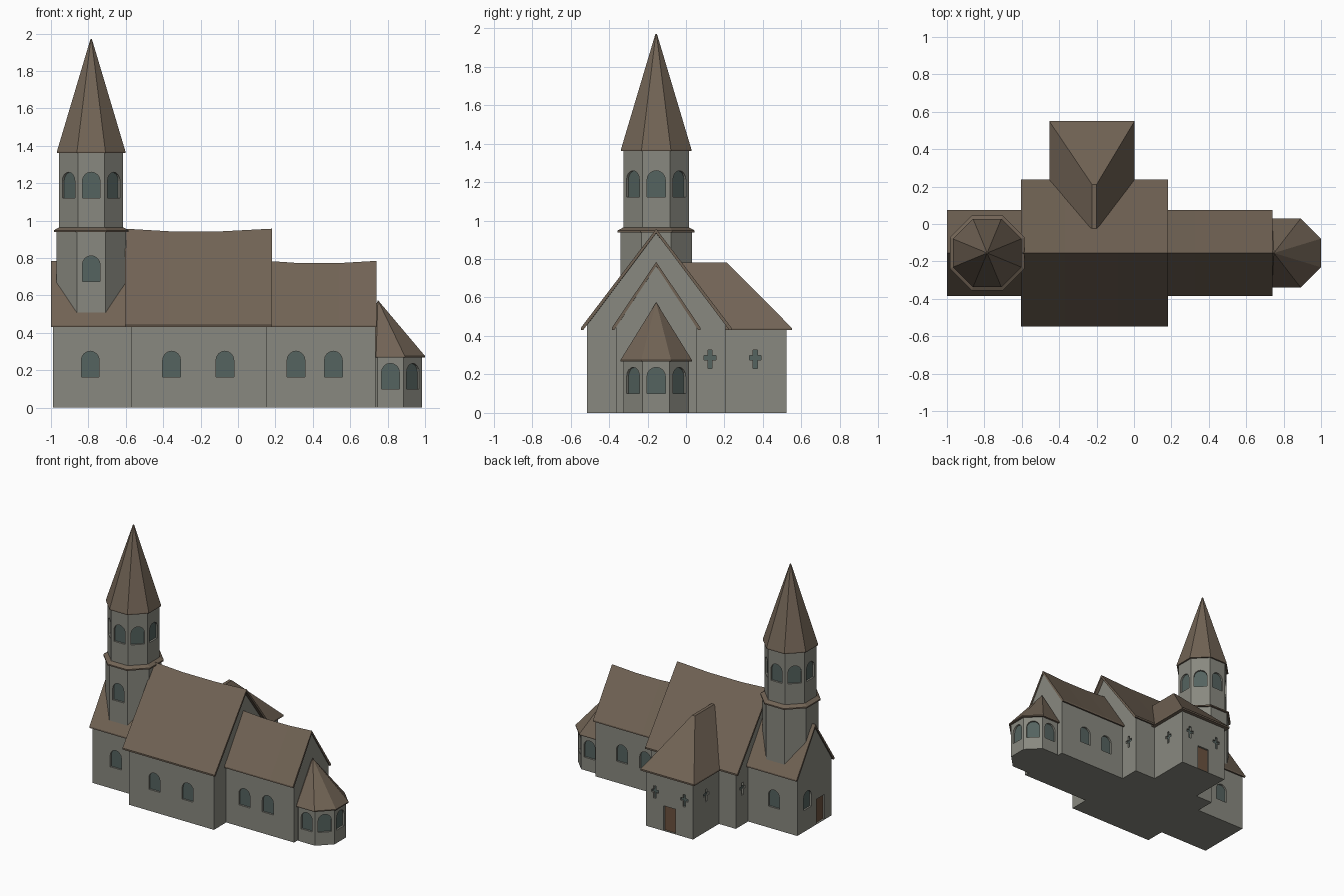
import bpy, bmesh, math
from mathutils import Vector

if "Cube" in bpy.data.objects:
    bpy.data.objects.remove(bpy.data.objects["Cube"])


def material(name, rgb):
    m = bpy.data.materials.new(name)
    m.diffuse_color = (*rgb, 1)
    m.use_nodes = True
    m.node_tree.nodes["Principled BSDF"].inputs["Base Color"].default_value = m.diffuse_color
    return m


MATS = [material("stone wall", (0.25, 0.25, 0.215)),
        material("brown roof", (0.165, 0.125, 0.09)),
        material("dark glass", (0.09, 0.125, 0.115)),
        material("wooden door", (0.15, 0.085, 0.05))]
WALL, ROOF, GLASS, DOOR = range(4)
YC = -0.155          # main axis of the church
EAVE = 0.442


def finish(bm, name, mat=None):
    bmesh.ops.recalc_face_normals(bm, faces=bm.faces)
    if mat is not None:
        for f in bm.faces:
            f.material_index = mat
    me = bpy.data.meshes.new(name)
    bm.to_mesh(me)
    bm.free()
    for m in MATS:
        me.materials.append(m)
    ob = bpy.data.objects.new(name, me)
    bpy.context.collection.objects.link(ob)
    return ob


def loft(bm, rings):
    """Closed solid through rings of equal length."""
    vs = [[bm.verts.new(p) for p in r] for r in rings]
    n = len(vs[0])
    for a, b in zip(vs, vs[1:]):
        for i in range(n):
            bm.faces.new((a[i], a[(i + 1) % n], b[(i + 1) % n], b[i]))
    return [bm.faces.new(vs[0]), bm.faces.new(vs[-1])]


def solid(name, rings, mat):
    bm = bmesh.new()
    loft(bm, rings)
    return finish(bm, name, mat)


def hull(name, pts, mat):
    bm = bmesh.new()
    for p in pts:
        bm.verts.new(p)
    bmesh.ops.convex_hull(bm, input=bm.verts)
    bmesh.ops.dissolve_limit(bm, angle_limit=0.01, verts=bm.verts, edges=bm.edges)
    return finish(bm, name, mat)


def octagon(cx, apothem, z):
    r = apothem / math.cos(math.pi / 8)
    return [(cx + r * math.cos((k + .5) * math.pi / 4),
             YC + r * math.sin((k + .5) * math.pi / 4), z) for k in range(8)]


# outlines of openings (u across, v up from the sill)
def arch(w=0.095, h=0.137):
    r = w / 2
    return [(-r, 0), (r, 0)] + [(r * math.cos(i * math.pi / 8), h - r + r * math.sin(i * math.pi / 8))
                                for i in range(9)]


def rect(w=0.1, h=0.19):
    return [(-w / 2, 0), (w / 2, 0), (w / 2, h), (-w / 2, h)]


def cross(a=0.011, b=0.031, h=0.095, m=0.055):
    right = [(a, 0), (a, m - a), (b, m - a), (b, m + a), (a, m + a), (a, h)]
    return right + [(-u, v) for u, v in reversed(right)]


def cut(ob, openings, depth=0.014):
    """Recess openings (outline, x, y, sill z, facing degrees, colour) in a wall."""
    bm = bmesh.new()
    for outline, x, y, z, deg, mat in openings:
        a = math.radians(deg)
        n, t = Vector((math.cos(a), math.sin(a), 0)), Vector((-math.sin(a), math.cos(a), 0))
        o = Vector((x, y, z))
        for f in loft(bm, [[o + t * u + n * d + Vector((0, 0, v)) for u, v in outline]
                           for d in (-depth, 0.02)]):
            f.material_index = mat
    cutter = finish(bm, "opening_cutter")
    cutter.hide_render = True
    mod = ob.modifiers.new("openings", 'BOOLEAN')
    mod.operation, mod.solver, mod.object = 'DIFFERENCE', 'EXACT', cutter
    dg = bpy.context.evaluated_depsgraph_get()
    me = bpy.data.meshes.new_from_object(ob.evaluated_get(dg))
    ob.modifiers.clear()
    ob.data = me
    bpy.data.objects.remove(cutter)


def gable_wall(name, x0, x1, hw, half, ridge):
    slope = (ridge - EAVE) / half
    top = ridge - 0.02
    side = top - slope * hw
    return solid(name, [[(x, YC - hw, 0), (x, YC + hw, 0), (x, YC + hw, side),
                         (x, YC, top), (x, YC - hw, side)] for x in (x0, x1)], WALL)


def gable_roof(name, x0, x1, half, ridge, sag):
    rings = []
    for t, s in ((0, 0), (.3, sag), (.66, sag), (1, 0)):
        x, r, low = x0 + (x1 - x0) * t, ridge - s, EAVE - 0.012
        rings.append([(x, YC - half, low), (x, YC - half, EAVE), (x, YC, r),
                      (x, YC + half, EAVE), (x, YC + half, low),
                      (x, YC + half - .012, low), (x, YC, r - .022), (x, YC - half + .012, low)])
    return solid(name, rings, ROOF)


# nave
nave = gable_wall("nave_walls", -0.57, 0.155, 0.36, 0.392, 0.957)
yf = YC - 0.36
cut(nave, [(arch(), -0.355, yf, 0.165, -90, GLASS), (arch(), -0.07, yf, 0.165, -90, GLASS),
           (cross(), 0.155, 0.125, 0.232, 0, GLASS), (cross(), -0.57, 0.125, 0.232, 180, GLASS)])
gable_roof("nave_roof", -0.605, 0.183, 0.392, 0.957, 0.014)

# choir, with windows on both sides
choir = gable_wall("choir_walls", 0.12, 0.735, 0.21, 0.231, 0.785)
cut(choir, [(arch(), x, YC + s * 0.21, 0.165, s * 90, GLASS) for x in (0.31, 0.51) for s in (-1, 1)])
gable_roof("choir_roof", 0.15, 0.741, 0.231, 0.785, 0.012)

# west block below the tower
west = gable_wall("west_walls", -0.99, -0.54, 0.21, 0.231, 0.785)
cut(west, [(arch(), -0.79, YC + s * 0.21, 0.165, s * 90, GLASS) for s in (-1, 1)] +
    [(arch(), -0.99, -0.07, 0.165, 180, GLASS), (rect(), -0.99, -0.23, 0.004, 180, DOOR)])
gable_roof("west_roof", -1.0, -0.56, 0.231, 0.785, 0)

# transept with hipped roof
tx0, tx1, ty = -0.425, -0.025, 0.522
transept = solid("transept_walls", [[(tx0, 0.1, z), (tx1, 0.1, z), (tx1, ty, z), (tx0, ty, z)]
                                    for z in (0, 0.436)], WALL)
cut(transept, [(rect(), -0.225, ty, 0.004, 90, DOOR)] +
    [(cross(), x, ty, 0.232, 90, GLASS) for x in (-0.1, -0.35)] +
    [(cross(), tx1, 0.36, 0.232, 0, GLASS), (cross(), tx0, 0.36, 0.232, 180, GLASS)])
hull("transept_roof",
     [(x, y, z) for x in (-0.453, 0.003) for y in (0.15, 0.55) for z in (EAVE - .012, EAVE)] +
     [(x, y, 0.783) for x in (-0.225, -0.2) for y in (-0.025, 0.212)], ROOF)

# apse
AX = 0.815
apse = solid("apse_walls", [octagon(AX, 0.17, z) for z in (0, 0.275)], WALL)
cut(apse, [(arch(), AX + .17 * math.cos(math.radians(d)), YC + .17 * math.sin(math.radians(d)),
            0.1, d, GLASS) for d in (-90, -45, 0, 45, 90)])
hull("apse_roof", octagon(AX, 0.185, 0.268) + octagon(AX, 0.185, 0.276) + [(0.748, YC, 0.575)], ROOF)

# tower
TX = -0.785
lower = solid("tower_lower", [octagon(TX, 0.186, z) for z in (0.35, 0.945)], WALL)
cut(lower, [(arch(), TX, YC - 0.186, 0.675, -90, GLASS)])
upper = solid("tower_belfry", [octagon(TX, 0.171, z) for z in (0.945, 1.368)], WALL)
cut(upper, [(arch(), TX + .171 * math.cos(k * math.pi / 4), YC + .171 * math.sin(k * math.pi / 4),
             1.122, k * 45, GLASS) for k in range(8)])
solid("tower_cornice", [octagon(TX, 0.2, 0.938), octagon(TX, 0.2, 0.948), octagon(TX, 0.168, 0.966)], ROOF)
hull("tower_spire", octagon(TX, 0.183, 1.361) + octagon(TX, 0.183, 1.37) +
     octagon(TX, 0.004, 1.97), ROOF)
